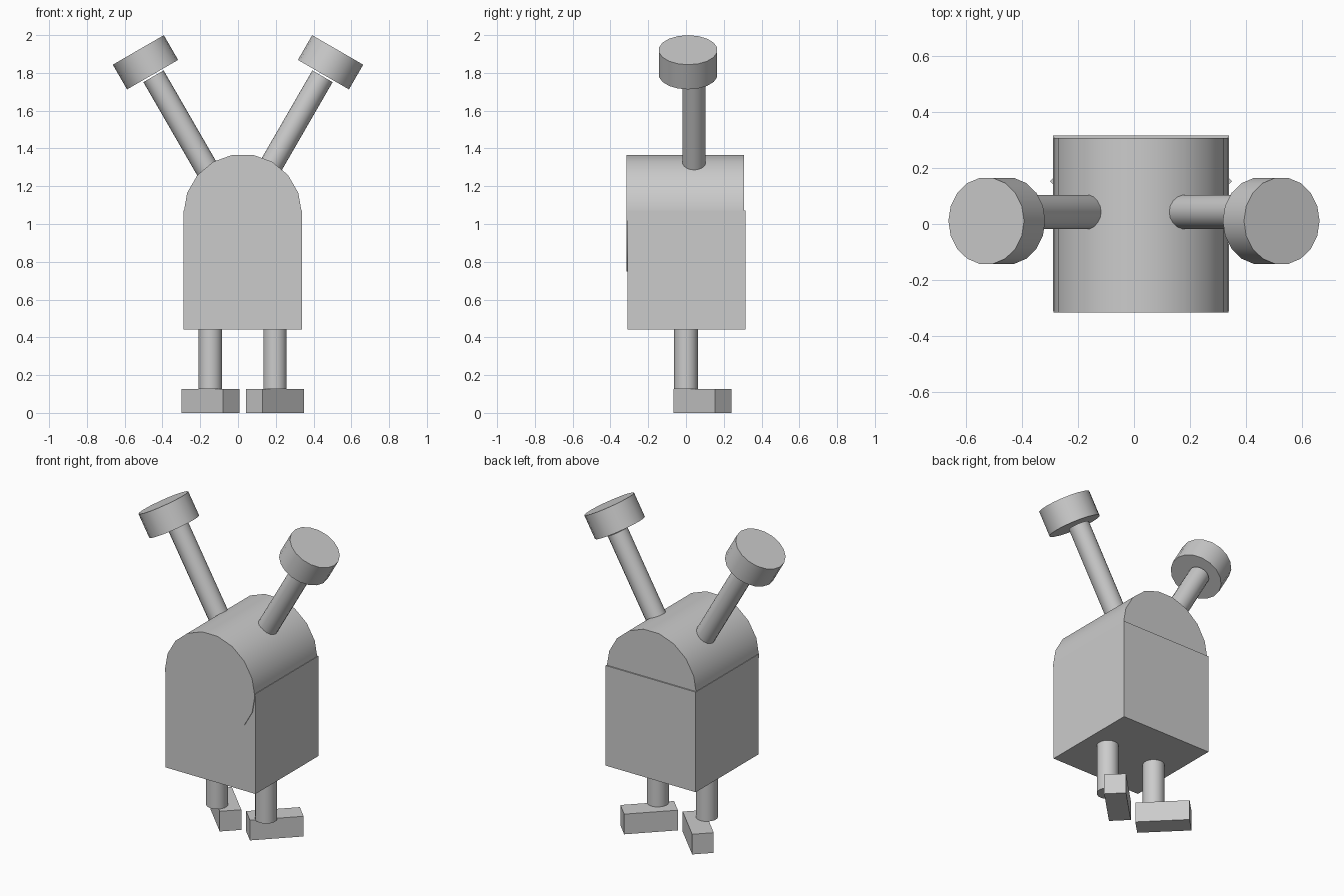
import bpy
from math import radians, sin, cos
from mathutils import Matrix, Vector

if "Cube" in bpy.data.objects:
    bpy.data.objects.remove(bpy.data.objects["Cube"])

SIDES = 18
CX = 0.025          # the body and legs sit slightly off centre


def cylinder(name, centre, radius, depth, rot=Matrix.Identity(4), spin=0):
    """Low-poly cylinder with smooth sides and sharp rims."""
    bpy.ops.mesh.primitive_cylinder_add(vertices=SIDES, radius=radius, depth=depth)
    ob = bpy.context.object
    ob.name = name
    ob.data.transform(rot @ Matrix.Rotation(radians(spin), 4, 'Z'))
    ob.location = centre
    bpy.ops.object.shade_smooth_by_angle(angle=radians(35))
    return ob


def box(name, centre, size, turn=0):
    bpy.ops.mesh.primitive_cube_add(size=1)
    ob = bpy.context.object
    ob.name = name
    ob.data.transform(Matrix.Rotation(radians(turn), 4, 'Z') @ Matrix.Diagonal((*size, 1)))
    ob.location = centre
    return ob


# Body: cube with a barrel lying front to back on top
box("body_box", (CX, 0.003, 0.756), (0.628, 0.626, 0.63))
cylinder("body_barrel", (CX, -0.004, 1.058), 0.313, 0.624,
         Matrix.Rotation(radians(90), 4, 'X'), spin=90)

for side, label in ((-1, "left"), (1, "right")):
    # Leg standing on a foot turned outwards
    x = CX + side * 0.171
    cylinder(label + "_leg", (x, 0, 0.127 + 0.16), 0.063, 0.32)
    box(label + "_foot", (x, 0.087, 0.0635), (0.311, 0.125, 0.127), turn=side * 45 if side > 0 else 135)

    # Raised arm with a drum-shaped hand, both leaning 30 degrees outwards
    tilt = Matrix.Rotation(radians(30 * side), 4, 'Y')
    axis = Vector((side * sin(radians(30)), 0, cos(radians(30))))
    hand = Vector((side * 0.490, 0.011, 1.856))
    cylinder(label + "_hand", hand, 0.156, 0.151, tilt, spin=90)
    arm = hand - axis * (0.0755 + 0.01 + 0.31)
    arm.y = 0.043
    cylinder(label + "_arm", arm, 0.062, 0.62, tilt, spin=90)
